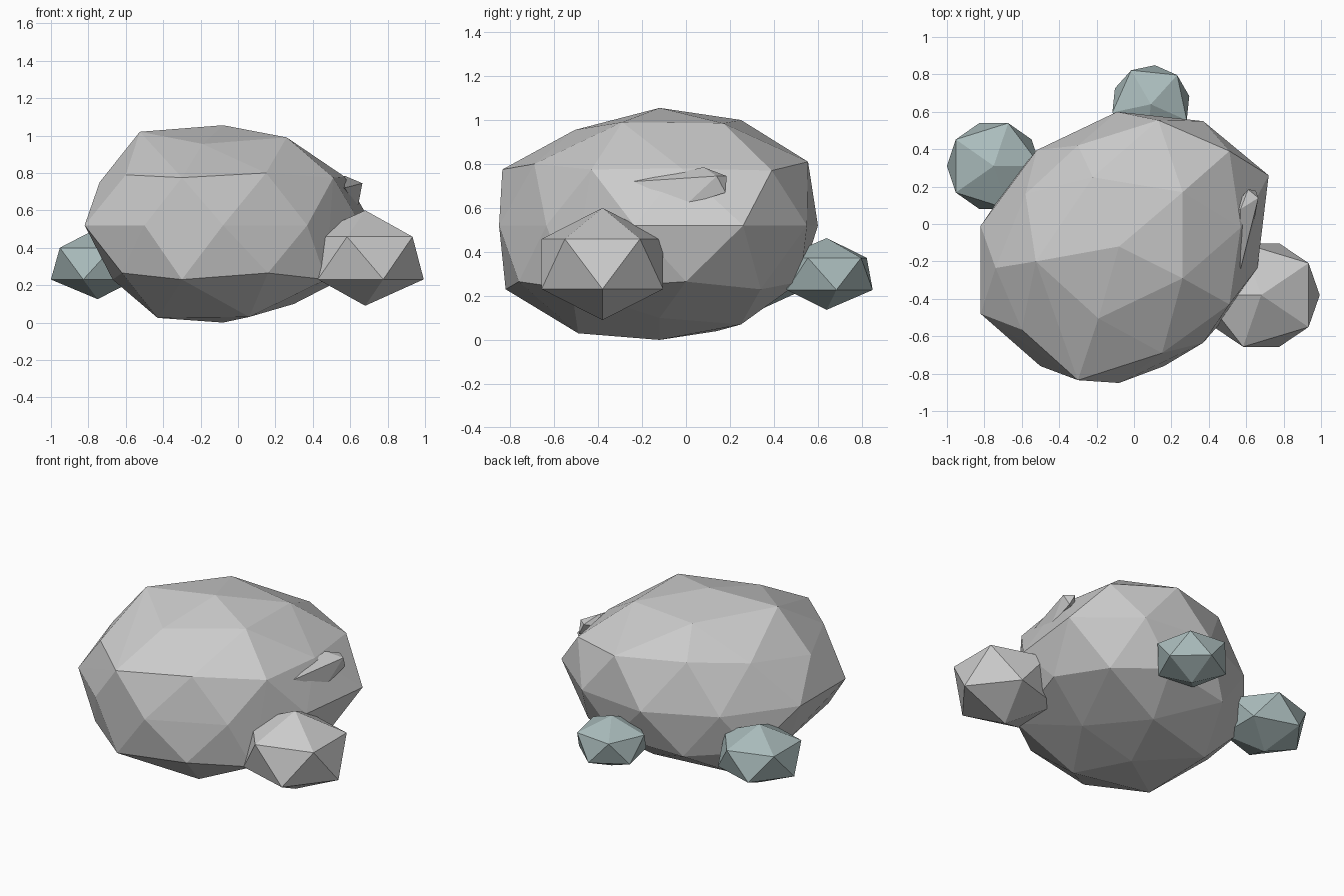
import bpy, bmesh
from math import radians

if "Cube" in bpy.data.objects:
    bpy.data.objects.remove(bpy.data.objects["Cube"])

moss = bpy.data.materials.new("blue_grey_stone")
moss.diffuse_color = (0.40, 0.50, 0.50, 1)
moss.use_nodes = True
moss.node_tree.nodes["Principled BSDF"].inputs["Base Color"].default_value = moss.diffuse_color


def hull(name, points):
    """Flat-faced stone: convex hull around a handful of corner points."""
    bm = bmesh.new()
    for p in points:
        bm.verts.new(p)
    res = bmesh.ops.convex_hull(bm, input=bm.verts[:])
    loose = [v for v in bm.verts if not v.link_faces]
    bmesh.ops.delete(bm, geom=loose, context='VERTS')
    bmesh.ops.recalc_face_normals(bm, faces=bm.faces[:])
    me = bpy.data.meshes.new(name)
    bm.to_mesh(me)
    bm.free()
    ob = bpy.data.objects.new(name, me)
    bpy.context.collection.objects.link(ob)
    return ob


def stone(name, loc, scale, turn, mat=None):
    """Small 20-sided stone."""
    bpy.ops.mesh.primitive_ico_sphere_add(subdivisions=1, radius=1, location=loc,
                                          rotation=(0, 0, radians(turn)))
    ob = bpy.context.object
    ob.name = name
    ob.scale = scale
    if mat:
        ob.data.materials.append(mat)
    return ob


# Main boulder: rings of corners from top to bottom
top = [(-.08, -.12, 1.055)]
crown = [(.26, .17, .985), (.26, -.29, .99), (-.19, -.505, .955),
         (-.525, -.2, 1.02), (-.22, .25, 1.0)]
shoulder = [(.51, .39, .77), (.51, -.43, .775), (-.3, -.835, .775),
            (-.74, -.235, .75), (-.3, .42, .83)]
shoulder_mid = [(.57, -.02, .78), (.13, .555, .81), (.15, -.69, .80),
                (-.6, -.565, .79), (-.58, .16, .80)]
waist = [(x, y, .52) for x, y in (
    (-.08, -.85), (.37, -.635), (.66, -.235), (.72, .26), (.37, .55),
    (-.09, .60), (-.52, .395), (-.82, -.01), (-.82, -.48), (-.5, -.76))]
skirt = [(x, y, .265) for x, y in (
    (.62, 0), (.16, -.76), (-.62, -.59), (-.65, .24), (.15, .52))]
skirt_mid = [(x, y, .23) for x, y in (
    (.47, .34), (.47, -.52), (-.3, -.82), (-.67, -.12), (-.3, .46))]
base = [(.3, -.12, .1), (.06, .25, .07), (.06, -.49, .03),
        (-.43, -.37, .025), (-.43, .14, .04), (-.08, -.12, 0)]
hull("main_boulder", top + crown + shoulder + shoulder_mid + waist
     + skirt + skirt_mid + base)

# Small chip sticking out of the right side
hull("rock_chip", [(.57, -.24, .72), (.57, .08, .785), (.61, .185, .745),
                   (.665, .14, .745), (.65, .18, .67), (.64, 0, .615), (.5, .05, .7)])

# Smaller stones around the boulder
stone("side_stone", (.68, -.38, .345), (.35, .325, .255), 180)
stone("back_left_stone", (-.75, .31, .315), (.28, .27, .19), 0, moss)
stone("back_stone", (.09, .64, .30), (.235, .235, .163), 48, moss)
